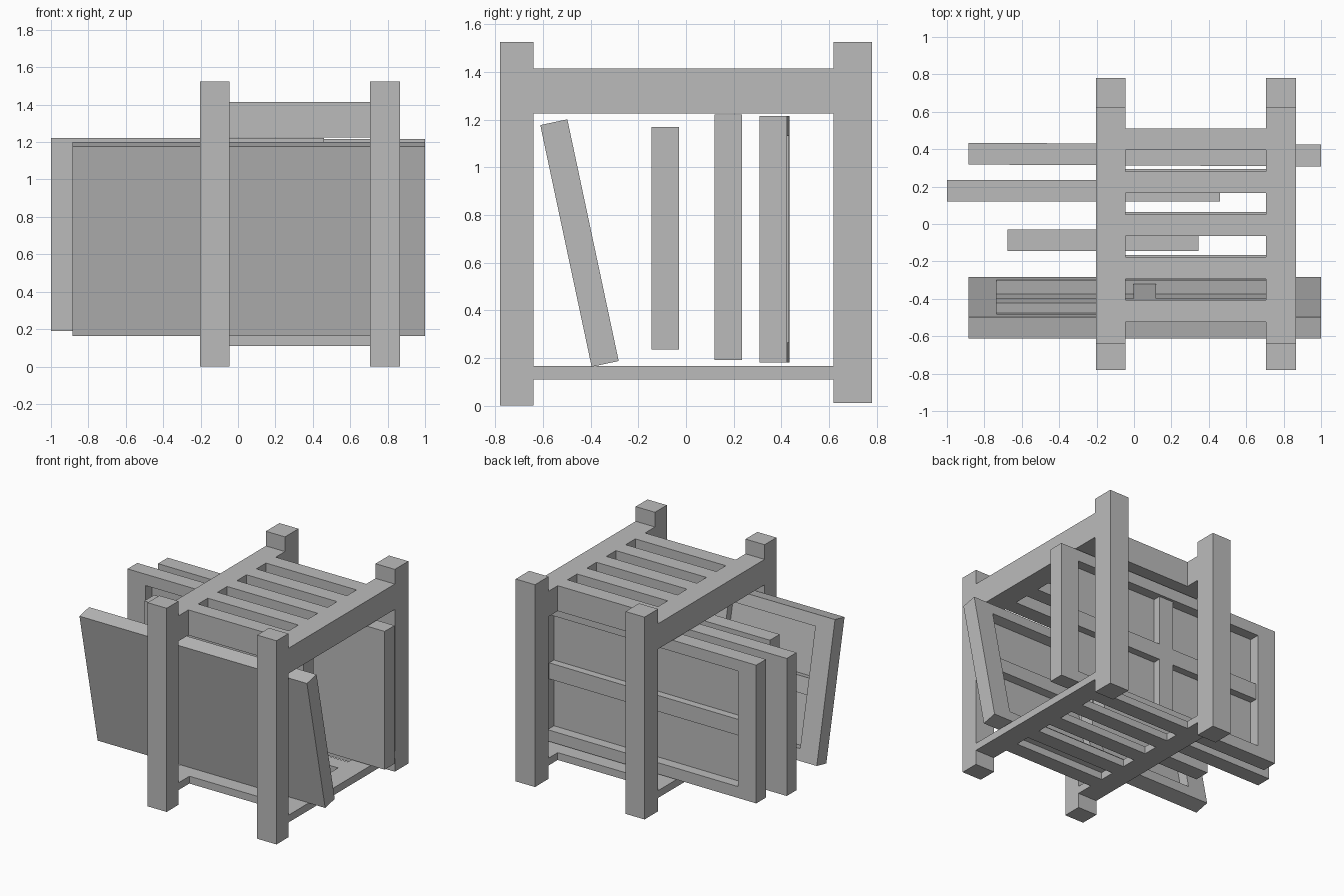
import bpy, bmesh, math
from mathutils import Matrix, Vector

if "Cube" in bpy.data.objects:
    bpy.data.objects.remove(bpy.data.objects["Cube"], do_unlink=True)

grey = bpy.data.materials.new("plain_grey")
grey.use_nodes = True
COLOUR = (0.5, 0.5, 0.5, 1)
grey.diffuse_color = COLOUR
grey.node_tree.nodes["Principled BSDF"].inputs["Base Color"].default_value = COLOUR


def add_box(bm, xs, ys, zs):
    """Add a box from its bounds on each axis."""
    spans = (xs, ys, zs)
    centre = Vector([(a + b) / 2 for a, b in spans])
    size = [b - a for a, b in spans]
    bmesh.ops.create_cube(bm, size=1, matrix=Matrix.Translation(centre) @ Matrix.Diagonal((*size, 1)))


def make_object(name, boxes, location=(0, 0, 0), rotation=(0, 0, 0)):
    bm = bmesh.new()
    for box in boxes:
        add_box(bm, *box)
    mesh = bpy.data.meshes.new(name)
    bm.to_mesh(mesh)
    bm.free()
    mesh.materials.append(grey)
    obj = bpy.data.objects.new(name, mesh)
    obj.location, obj.rotation_euler = location, rotation
    bpy.context.collection.objects.link(obj)
    return obj


# Rack: four posts and the long side rails
sides = {"right": (-0.203, -0.045), "left": (0.705, 0.865)}
ends = {"front": ((-0.78, -0.64), 0), "back": ((0.62, 0.78), 0.01)}
levels = {"top": (1.225, 1.415), "bottom": (0.11, 0.165)}
for side, xs in sides.items():
    for end, (ys, foot) in ends.items():
        make_object(f"{end}_{side}_post", [(xs, ys, (foot, 1.525))])
    for level, zs in levels.items():
        make_object(f"{level}_{side}_rail", [(xs, (-0.64, 0.62), zs)])

# Rack: five slats across the top and the bottom
for level, zs in levels.items():
    shift = 0.012 if level == "bottom" else 0
    for i in range(5):
        y = -0.465 + 0.2295 * i + shift * (i < 4)
        make_object(f"{level}_slat_{i + 1}", [((-0.045, 0.705), (y - 0.058, y + 0.058), zs)])


def framed_panel(name, width, height, location, tilt=0, turn=0, flip=False):
    """A sheet over a wooden frame with a cross brace in its open side."""
    w, h, t = width / 2, height / 2, 0.058
    sheet = -0.018
    stile, rail, brace = 0.15, 0.085, 0.06
    full = (sheet, t)
    inset = (sheet, t - 0.02)
    boxes = [
        ((-w, w), (-t, sheet), (-h, h)),
        ((-w, -w + stile), full, (-h, h)),
        ((w - stile, w), full, (-h, h)),
        ((-w + stile, w - stile), full, (-h, -h + rail)),
        ((-w + stile, w - stile), full, (h - rail, h)),
        ((-w + stile, w - stile), inset, (-brace, brace)),
        ((-brace, brace), inset, (-h + rail, -brace)),
        ((-brace, brace), inset, (brace, h - rail)),
    ]
    angle = math.radians(turn) + (math.pi if flip else 0)
    make_object(name, boxes, location, (math.radians(tilt), 0, angle))


# Panels stored in the rack, the front one leaning
framed_panel("leaning_panel", 1.885, 1.037, (0.057, -0.447, 0.682), tilt=12)
framed_panel("small_panel", 1.02, 0.935, (-0.165, -0.087, 0.702))
framed_panel("reversed_panel", 1.46, 1.03, (-0.27, 0.178, 0.706), flip=True)
framed_panel("back_panel", 1.885, 1.035, (0.057, 0.371, 0.698), turn=-0.3)
